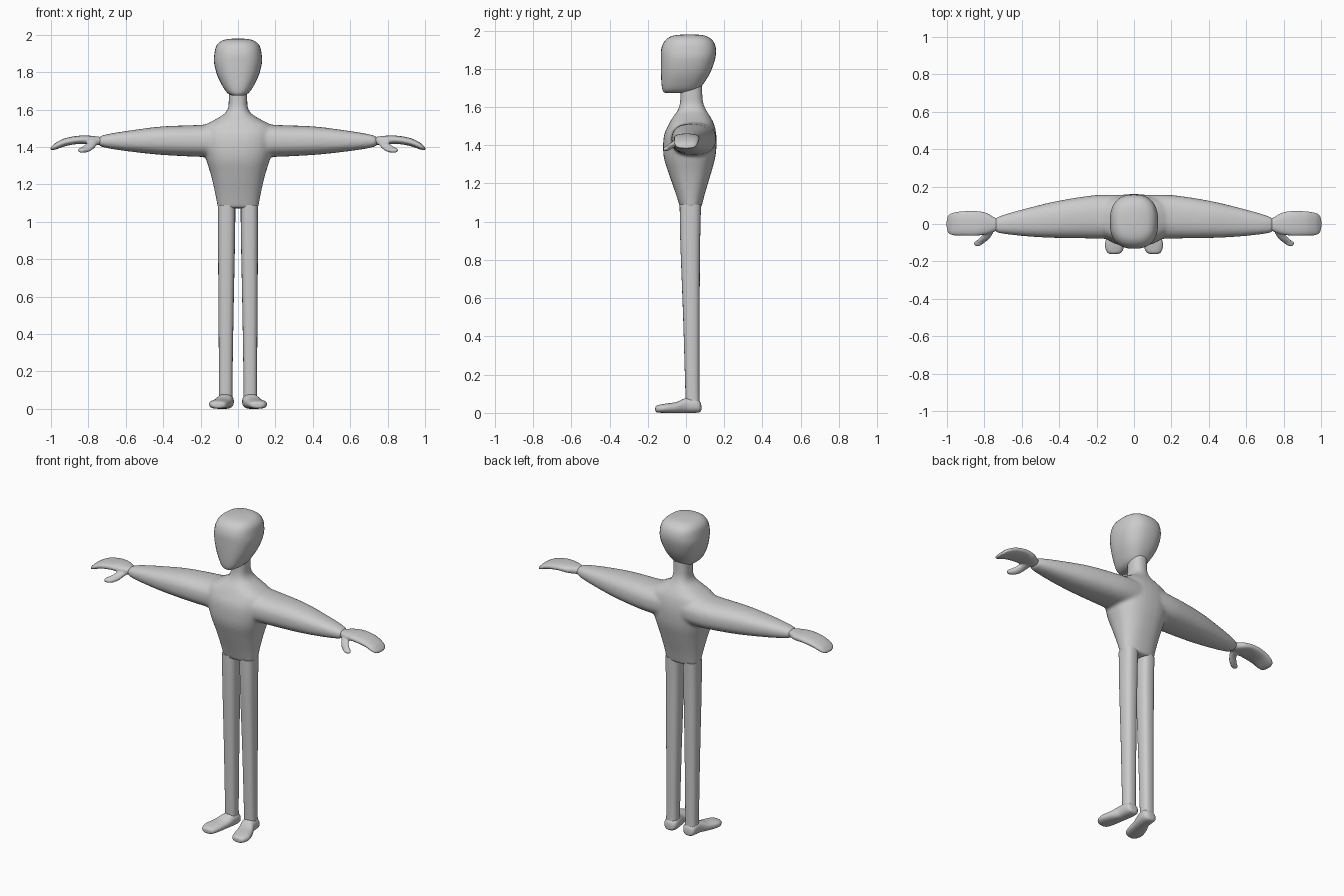
import bpy, bmesh, math

grey = bpy.data.materials.new("plain grey")
grey.diffuse_color = (0.6, 0.6, 0.6, 1)


def interpolate(secs, steps):
    """Catmull-Rom spline through the section values."""
    out = []
    for i in range(len(secs) - 1):
        quad = (secs[max(i - 1, 0)], secs[i], secs[i + 1], secs[min(i + 2, len(secs) - 1)])
        for k in range(steps):
            t = k / steps
            out.append([0.5 * (2 * b + (c - a) * t + (2 * a - 5 * b + 4 * c - d) * t * t
                               + (3 * b - a - 3 * c + d) * t ** 3) for a, b, c, d in zip(*quad)])
    return out + [list(secs[-1])]


def loft(bm, axis, secs, side=1, power=2.4, segs=32, steps=4):
    """Sections: (position on axis, low and high of the two other axes)."""
    rings = []
    for t, a0, a1, b0, b1 in interpolate(secs, steps):
        ring = []
        for k in range(segs):
            ang = 2 * math.pi * k / segs
            c, s = math.cos(ang), math.sin(ang)
            p = [(a0 + a1) / 2 + (a1 - a0) / 2 * math.copysign(abs(c) ** (2 / power), c),
                 (b0 + b1) / 2 + (b1 - b0) / 2 * math.copysign(abs(s) ** (2 / power), s)]
            p.insert(axis, t)
            ring.append(bm.verts.new((p[0] * side, p[1], p[2])))
        rings.append(ring)
    for r, q in zip(rings, rings[1:]):
        for k in range(segs):
            j = (k + 1) % segs
            bm.faces.new((r[k], r[j], q[j], q[k]))
    bm.faces.new(rings[0])
    bm.faces.new(rings[-1])


def finish(name, bm, voxel=0, smooth=0):
    bmesh.ops.recalc_face_normals(bm, faces=bm.faces)
    me = bpy.data.meshes.new(name)
    bm.to_mesh(me)
    bm.free()
    me.materials.append(grey)
    ob = bpy.data.objects.new(name, me)
    bpy.context.collection.objects.link(ob)
    bpy.context.view_layer.objects.active = ob
    ob.select_set(True)
    if voxel:
        # fuse overlapping volumes and soften the joins
        m = ob.modifiers.new("fuse", 'REMESH')
        m.mode, m.voxel_size, m.use_smooth_shade = 'VOXEL', voxel, True
        m = ob.modifiers.new("soften", 'SMOOTH')
        m.factor, m.iterations = 0.5, smooth
        for mod in ("fuse", "soften"):
            bpy.ops.object.modifier_apply(modifier=mod)
    bpy.ops.object.shade_smooth_by_angle(angle=math.radians(50))
    ob.select_set(False)


def sym(rows):
    """Sections along z that are symmetric in x."""
    return [(z, -x, x, y0, y1) for z, x, y0, y1 in rows]


# torso, neck and sleeves
bm = bmesh.new()
loft(bm, 2, sym([
    (1.072, .108, -.03, .08), (1.15, .122, -.055, .1), (1.25, .145, -.09, .13),
    (1.33, .17, -.115, .152), (1.40, .187, -.12, .16), (1.46, .192, -.113, .158),
    (1.51, .185, -.09, .147), (1.545, .125, -.07, .13), (1.58, .07, -.045, .108),
    (1.615, .052, -.033, .092), (1.66, .05, -.03, .086), (1.75, .05, -.03, .085)]))
for s in (-1, 1):
    loft(bm, 0, [
        (.05, -.085, .155, 1.345, 1.53), (.2, -.078, .155, 1.347, 1.518),
        (.4, -.075, .125, 1.357, 1.51), (.55, -.068, .09, 1.372, 1.492),
        (.68, -.055, .055, 1.39, 1.472), (.735, -.045, .035, 1.403, 1.458),
        (.745, -.03, .025, 1.412, 1.45)], s)
finish("torso_and_sleeves", bm, 0.009, 8)

# head
bm = bmesh.new()
loft(bm, 2, sym([
    (1.674, .03, -.11, .03), (1.687, .055, -.122, .06), (1.72, .08, -.128, .09),
    (1.78, .11, -.131, .127), (1.85, .128, -.132, .152), (1.90, .126, -.13, .157),
    (1.94, .116, -.115, .145), (1.965, .092, -.088, .118), (1.976, .058, -.05, .085),
    (1.98, .012, .005, .03)]), power=2.5)
finish("head", bm)

for s, label in ((-1, "right"), (1, "left")):
    # hand with thumb
    bm = bmesh.new()
    loft(bm, 0, [
        (.715, -.03, .025, 1.415, 1.448), (.745, -.04, .034, 1.41, 1.455),
        (.79, -.055, .06, 1.412, 1.46), (.85, -.063, .07, 1.416, 1.46),
        (.92, -.062, .068, 1.405, 1.448), (.97, -.06, .06, 1.388, 1.425),
        (.993, -.048, .047, 1.382, 1.405), (1.002, -.02, .02, 1.385, 1.395)], s)
    loft(bm, 1, [
        (-.02, .745, .80, 1.41, 1.445), (-.05, .755, .805, 1.398, 1.432),
        (-.08, .775, .83, 1.378, 1.412), (-.1, .80, .856, 1.369, 1.396),
        (-.118, .825, .85, 1.373, 1.387)], s)
    finish(label + "_hand", bm, 0.005, 4)

    # leg
    bm = bmesh.new()
    loft(bm, 2, [
        (.03, .027, .105, 0, .075), (.1, .03, .102, -.003, .07),
        (.5, .024, .104, -.015, .071), (.9, .016, .107, -.03, .074),
        (1.09, .014, .108, -.033, .079)], s, 2.6)
    finish(label + "_leg", bm)

    # foot with a flat sole
    bm = bmesh.new()
    loft(bm, 1, [
        (-.161, .09, .125, .008, .03), (-.15, .065, .145, .002, .04),
        (-.11, .05, .156, 0, .048), (-.05, .038, .138, 0, .057),
        (0, .027, .115, 0, .078), (.05, .022, .108, 0, .078),
        (.073, .032, .1, .004, .06), (.08, .05, .08, .012, .04)], s)
    finish(label + "_foot", bm, 0.005, 3)
